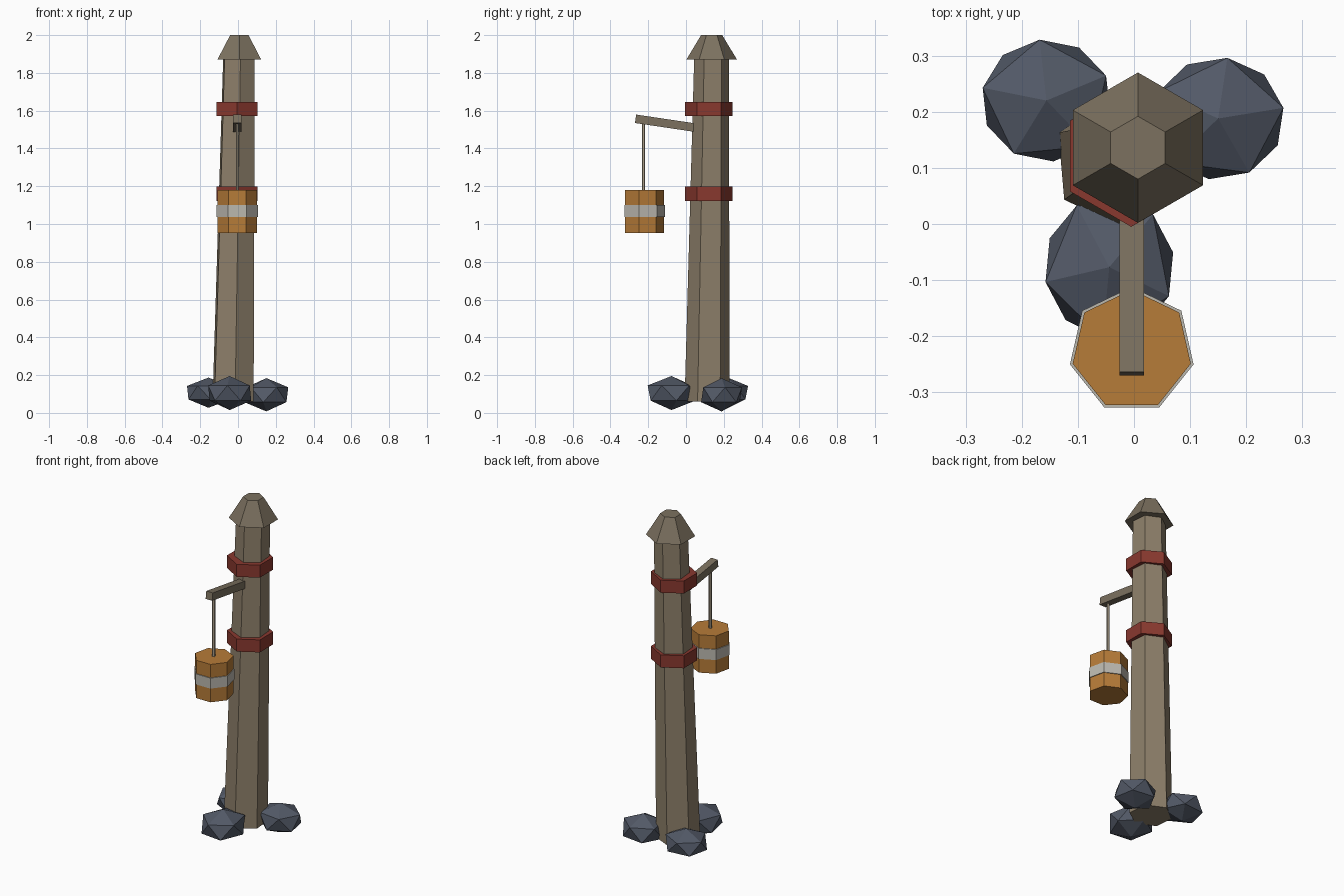
import bpy, bmesh
from math import cos, sin, radians, pi
from mathutils import Matrix, Vector

if "Cube" in bpy.data.objects:
    bpy.data.objects.remove(bpy.data.objects["Cube"])


def material(name, rgb):
    m = bpy.data.materials.new(name)
    m.diffuse_color = (*rgb, 1)
    m.use_nodes = True
    m.node_tree.nodes["Principled BSDF"].inputs["Base Color"].default_value = m.diffuse_color
    return m


WOOD = material("weathered_wood", (0.27, 0.215, 0.145))
DARK_WOOD = material("dark_wood", (0.2, 0.165, 0.115))
RED = material("red_paint", (0.25, 0.04, 0.028))
AMBER = material("amber", (0.47, 0.2, 0.04))
PALE = material("pale_band", (0.5, 0.48, 0.43))
ROPE = material("rope", (0.4, 0.34, 0.25))
STONE = material("stone", (0.085, 0.1, 0.135))


def finish(name, bm, mat):
    bmesh.ops.recalc_face_normals(bm, faces=bm.faces)
    me = bpy.data.meshes.new(name)
    bm.to_mesh(me)
    bm.free()
    me.materials.append(mat)
    ob = bpy.data.objects.new(name, me)
    bpy.context.collection.objects.link(ob)
    return ob


def prism(name, sides, base, r0, top, r1, mat, turn=90):
    """Tapered, possibly leaning prism between two centre points."""
    bm = bmesh.new()
    rings = []
    for (x, y, z), r in ((base, r0), (top, r1)):
        rings.append([bm.verts.new((x + r * cos(radians(turn) + 2 * pi * i / sides),
                                    y + r * sin(radians(turn) + 2 * pi * i / sides), z))
                      for i in range(sides)])
    lo, hi = rings
    bm.faces.new(lo[::-1])
    bm.faces.new(hi)
    for i in range(sides):
        j = (i + 1) % sides
        bm.faces.new((lo[i], lo[j], hi[j], hi[i]))
    return finish(name, bm, mat)


def rock(name, centre, size, turn):
    """Squashed icosahedron."""
    bm = bmesh.new()
    bmesh.ops.create_icosphere(
        bm, subdivisions=1, radius=1,
        matrix=Matrix.Translation(centre) @ Matrix.Diagonal((*size, 1))
        @ Matrix.Rotation(radians(turn), 4, 'Z'))
    return finish(name, bm, STONE)


# Leaning hexagonal post and its pointed cap
prism("post", 6, (-0.026, 0.112, 0.06), 0.12, (0.005, 0.135, 1.88), 0.092, WOOD, 95)
prism("post_cap", 6, (0.007, 0.136, 1.87), 0.134, (0.007, 0.136, 2.0), 0.056, DARK_WOOD)

# Red bands around the post
for label, z in (("lower", 1.123), ("upper", 1.571)):
    prism(label + "_band", 6, (-0.005, 0.121, z), 0.126, (-0.005, 0.121, z + 0.075), 0.126, RED)

# Sloping arm, its inner end buried in the post
start, end = Vector((-0.004, -0.267, 1.557)), Vector((-0.004, 0.09, 1.504))
bm = bmesh.new()
tilt = (end - start).to_track_quat('Y', 'Z').to_matrix().to_4x4()
bmesh.ops.create_cube(bm, size=1, matrix=Matrix.Translation((start + end) / 2) @ tilt
                      @ Matrix.Diagonal((0.043, (end - start).length, 0.045, 1)))
finish("arm", bm, DARK_WOOD)

# Hanging lantern on a rope
X, Y = -0.004, -0.225
prism("rope", 6, (X, Y, 1.17), 0.009, (X, Y, 1.545), 0.009, ROPE)
prism("lantern", 7, (X, Y, 0.953), 0.108, (X, Y, 1.18), 0.108, AMBER)
prism("lantern_band", 7, (X, Y, 1.037), 0.113, (X, Y, 1.1), 0.113, PALE)

# Stones around the foot
rock("stone_back_left", (-0.156, 0.22, 0.107), (0.13, 0.122, 0.08), 24)
rock("stone_back_right", (0.15, 0.188, 0.096), (0.132, 0.122, 0.088), 10)
rock("stone_front", (-0.044, -0.077, 0.105), (0.13, 0.142, 0.09), 48)
